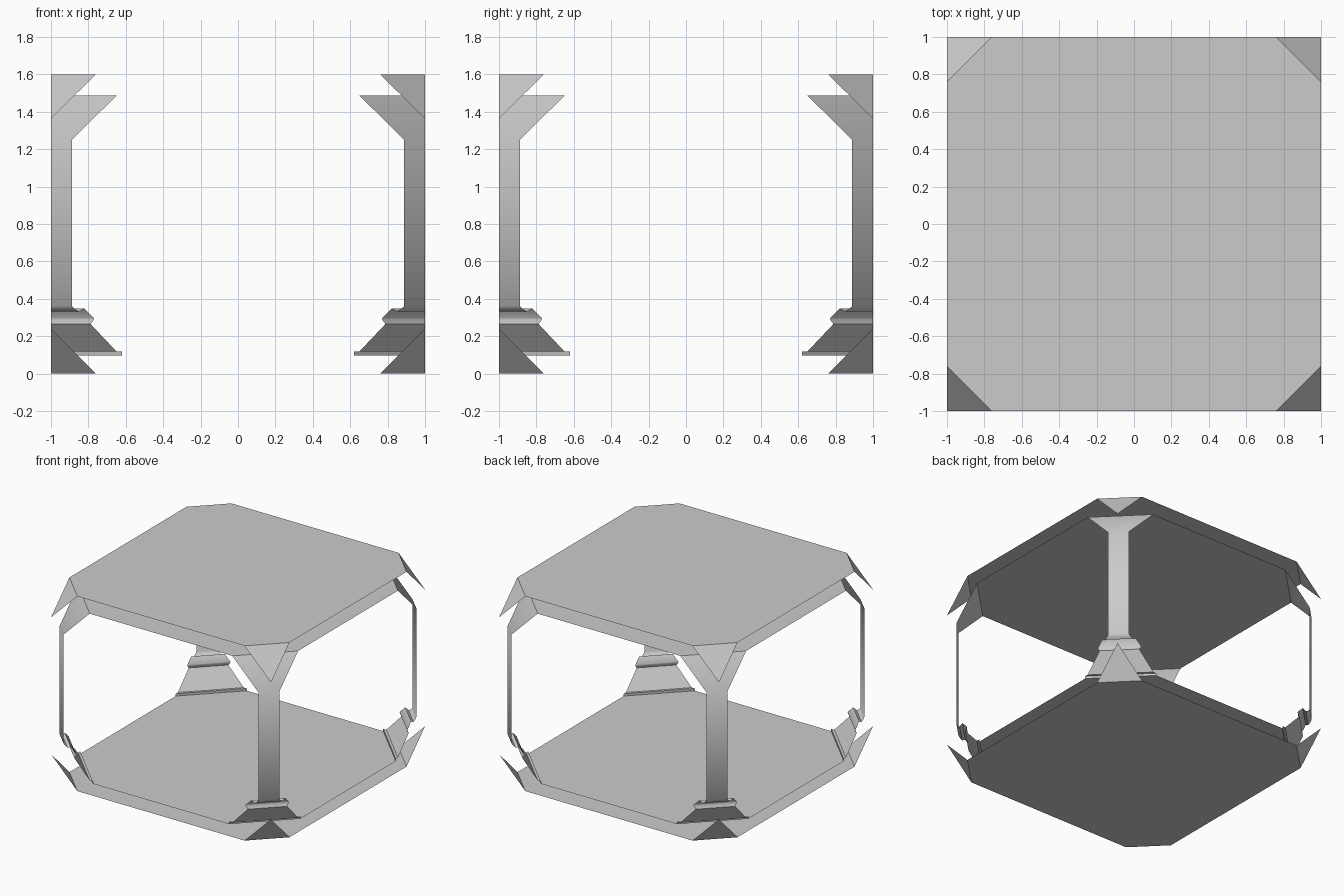
import bpy, bmesh
from math import radians
from mathutils import Vector

if "Cube" in bpy.data.objects:
    bpy.data.objects.remove(bpy.data.objects["Cube"])

CORNERS = {"front_left": (-1, -1), "front_right": (1, -1),
           "back_right": (1, 1), "back_left": (-1, 1)}


def finish(name, bm, facing):
    """Turn faces towards a direction and link the object."""
    bm.normal_update()
    for f in bm.faces:
        if f.normal.dot(Vector(facing)) < 0:
            f.normal_flip()
    mesh = bpy.data.meshes.new(name)
    bm.to_mesh(mesh)
    bm.free()
    ob = bpy.data.objects.new(name, mesh)
    bpy.context.collection.objects.link(ob)
    return ob


def plate(name, z, cut, up):
    """Thin square sheet with its four corners cut off."""
    bm = bmesh.new()
    vs = []
    for i, (sx, sy) in enumerate(CORNERS.values()):
        a, b = (sx, sy * (1 - cut), z), (sx * (1 - cut), sy, z)
        for p in ((a, b) if i % 2 == 0 else (b, a)):
            vs.append(bm.verts.new(p))
    bm.faces.new(vs)
    return finish(name, bm, (0, 0, up))


def diagonal_strip(name, sx, sy, profile, facing):
    """Sweep a (corner cut, height) profile across a corner."""
    bm = bmesh.new()
    rows = []
    for c, z in profile:
        a = bm.verts.new((sx * (1 - c), sy, z))
        b = a if c == 0 else bm.verts.new((sx, sy * (1 - c), z))
        rows.append((a, b))
    for (a, b), (d, e) in zip(rows, rows[1:]):
        bm.faces.new(list(dict.fromkeys((a, b, e, d))))
    return finish(name, bm, facing)


# floor and ceiling slabs, open at the sides
plate("floor_underside", 0.0, 0.24, -1)
plate("floor_surface", 0.098, 0.38, 1)
plate("ceiling_underside", 1.488, 0.352, -1)
plate("roof_surface", 1.6, 0.24, 1)

# quarter pillar: plinth, sloped foot, collar, groove, shaft, flared capital
PILLAR = [(0.38, 0.098), (0.38, 0.117), (0.352, 0.117), (0.212, 0.265),
          (0.23, 0.29), (0.23, 0.297), (0.18, 0.347), (0.15, 0.332),
          (0.127, 0.345), (0.112, 0.362), (0.112, 1.25), (0.352, 1.488)]

for label, (sx, sy) in CORNERS.items():
    pillar = diagonal_strip(f"pillar_{label}", sx, sy, PILLAR,
                            (-sx, -sy, 0.02))
    bpy.ops.object.select_all(action='DESELECT')
    pillar.select_set(True)
    bpy.context.view_layer.objects.active = pillar
    bpy.ops.object.shade_smooth_by_angle(angle=radians(48))

    # corner chamfers of the outer block
    diagonal_strip(f"roof_chamfer_{label}", sx, sy,
                   [(0.24, 1.6), (0, 1.363)], (sx, sy, 1))
    diagonal_strip(f"floor_chamfer_{label}", sx, sy,
                   [(0.24, 0), (0, 0.24)], (sx, sy, -1))
